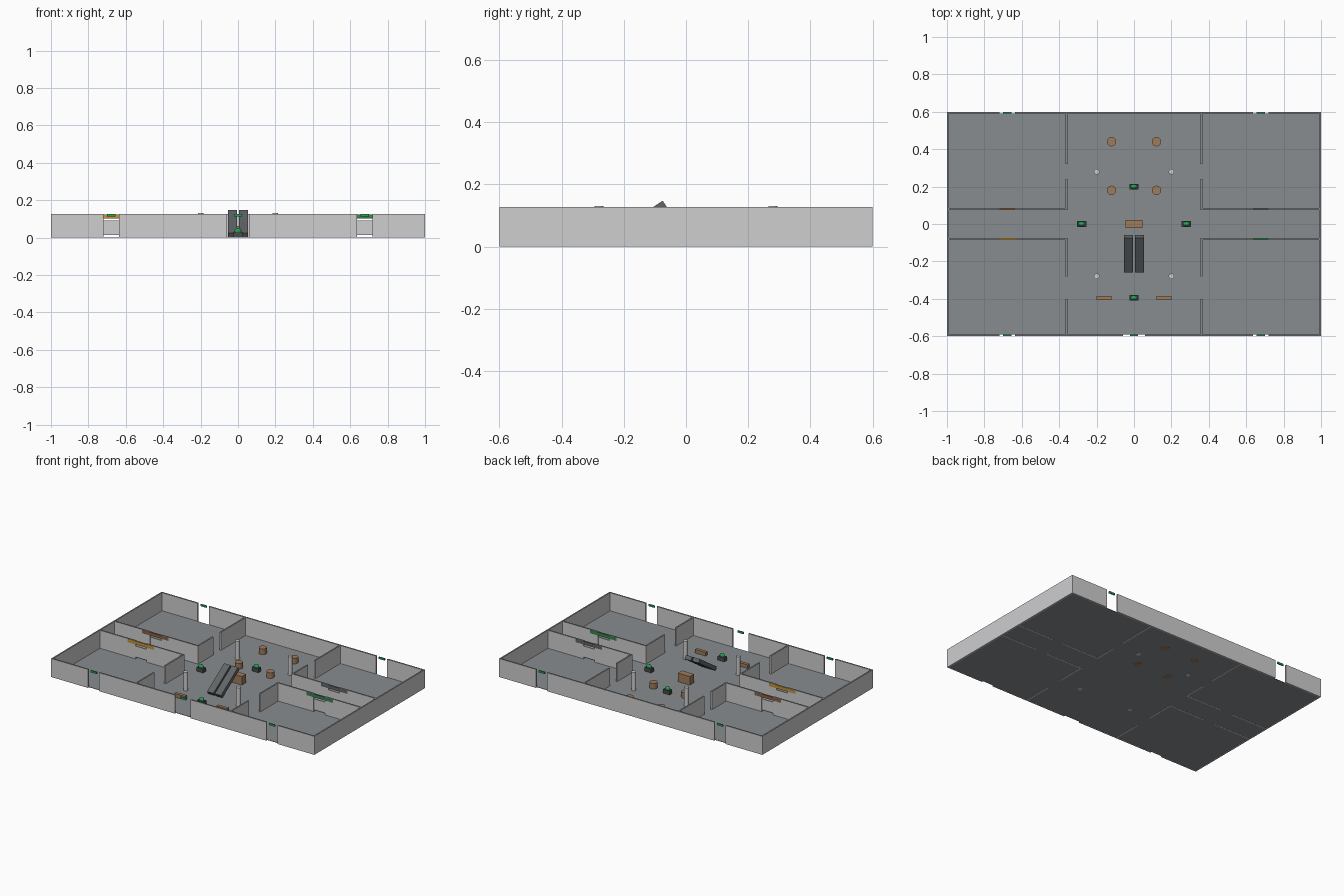
import bpy
from math import atan2, hypot

old = bpy.data.objects.get("Cube")
if old:
    bpy.data.objects.remove(old, do_unlink=True)


def material(name, r, g, b):
    m = bpy.data.materials.new(name)
    m.use_nodes = True
    m.diffuse_color = (r, g, b, 1)
    m.node_tree.nodes["Principled BSDF"].inputs["Base Color"].default_value = (r, g, b, 1)
    return m


WALL = material("light grey", .62, .62, .63)
FLOOR = material("floor grey", .25, .265, .28)
STEEL = material("steel grey", .12, .13, .135)
DARK = material("dark planter", .06, .075, .07)
WOOD = material("wood brown", .34, .20, .11)
EXIT = material("exit green", .02, .36, .10)
LEAF = material("leaf green", .04, .22, .08)
AMBER = material("amber", .55, .29, .04)
BROWN = material("sign brown", .25, .12, .06)

H = .127        # wall height
T = .01         # wall thickness
DOOR = .0425    # half width of side doors
DOOR_X = .6775


def finish(name, *mats):
    ob = bpy.context.object
    ob.name = name
    for m in mats:
        ob.data.materials.append(m)
    return ob


def box(name, x0, x1, y0, y1, z0, z1, *mats):
    bpy.ops.mesh.primitive_cube_add(
        size=1, location=((x0 + x1) / 2, (y0 + y1) / 2, (z0 + z1) / 2))
    ob = finish(name, *mats)
    for v in ob.data.vertices:
        v.co.x *= x1 - x0
        v.co.y *= y1 - y0
        v.co.z *= z1 - z0
    return ob


def block(name, x, y, w, d, z0, z1, mat):
    return box(name, x - w / 2, x + w / 2, y - d / 2, y + d / 2, z0, z1, mat)


def wall(name, x0, x1, y0, y1):
    # Wall with its top capped in the floor colour
    ob = box(name, x0, x1, y0, y1, 0, H, WALL, FLOOR)
    for p in ob.data.polygons:
        if p.normal.z > .5:
            p.material_index = 1


def cylinder(name, x, y, r, h, mat, sides):
    bpy.ops.mesh.primitive_cylinder_add(
        vertices=sides, radius=r, depth=h, location=(x, y, h / 2))
    finish(name, mat)
    bpy.ops.object.shade_smooth_by_angle()


# Floor slab, just above the wall feet
box("floor", -1 + T, 1 - T, -.6 + T, .6 - T, .0008, .003, FLOOR)

# Outer walls with door gaps
inner, outer = DOOR_X - DOOR, DOOR_X + DOOR
for s, side in ((-1, "right"), (1, "left")):
    xs = sorted((s, s * (1 - T)))
    wall(side + "_outer_wall", xs[0], xs[1], -.6, .6)
    xs = sorted((s * outer, s * (1 - T)))
    wall(side + "_front_corner_wall", xs[0], xs[1], -.6, -.6 + T)
    wall(side + "_back_corner_wall", xs[0], xs[1], .6 - T, .6)
    xs = sorted((s * .06, s * inner))
    wall(side + "_front_wall", xs[0], xs[1], -.6, -.6 + T)
wall("back_wall", -inner, inner, .6 - T, .6)

# Four corner shops
sign_colors = {(-1, -1): AMBER, (-1, 1): BROWN, (1, 1): STEEL, (1, -1): LEAF}
for (sx, sy), color in sign_colors.items():
    tag = ("left" if sx > 0 else "right") + ("_back" if sy > 0 else "_front")
    yc = .08 * sy
    # Wall along the side passage
    for a, b in ((.36 - T / 2, inner), (outer, 1 - T)):
        xs = sorted((sx * a, sx * b))
        wall(tag + "_passage_wall", xs[0], xs[1], yc - T / 2, yc + T / 2)
    # Wall facing the central hall, with an entrance gap
    gap = (.24, .32) if sy > 0 else (.28, .40)
    for a, b in ((.08 + T / 2, gap[0]), (gap[1], .6 - T)):
        ys = sorted((sy * a, sy * b))
        wall(tag + "_hall_wall", sx * .36 - T / 2, sx * .36 + T / 2, ys[0], ys[1])
    # Shop door panel and sign
    block(tag + "_shop_panel", sx * DOOR_X, yc, 2 * DOOR, T * .7, .015, .09, WALL)
    block(tag + "_shop_sign", sx * .68, yc, .2, T + .0015, .102, .124, color)

# Exit signs in the doorways
for x, y in ((-DOOR_X, -1), (0, -1), (DOOR_X, -1), (-DOOR_X, 1), (DOOR_X, 1)):
    block("exit_sign", x, y * .595, .045, .008, .112, .125, EXIT)

# Pillars
for x in (-.2, .2):
    for y in (-.28, .28):
        cylinder("pillar", x, y, .015, .13, WALL, 16)

# Twin escalators, tilted boxes rising to the back
rise, run = .123, .185
for x in (-.029, .029):
    ob = block("escalator", x, 0, .048, hypot(rise, run), -.0135, .0135, STEEL)
    ob.location = (x, -.16, .0745)
    ob.rotation_euler.x = atan2(rise, run)

# Central kiosk, tables and benches
block("kiosk", 0, 0, .09, .045, .002, .062, WOOD)
for x in (-.12, .12):
    for y in (.18, .44):
        cylinder("round_table", x, y, .025, .042, WOOD, 24)
for x in (-.16, .16):
    block("bench", x, -.395, .08, .022, .002, .028, WOOD)

# Planters with foliage
for x, y in ((0, .2), (0, -.395), (-.28, 0), (.28, 0)):
    block("planter", x, y, .05, .03, .002, .03, DARK)
    bpy.ops.mesh.primitive_uv_sphere_add(
        segments=16, ring_count=8, radius=.016, location=(x, y, .035))
    ob = finish("foliage", EXIT)
    ob.scale = (1.2, .8, 1)
    bpy.ops.object.shade_smooth_by_angle()
